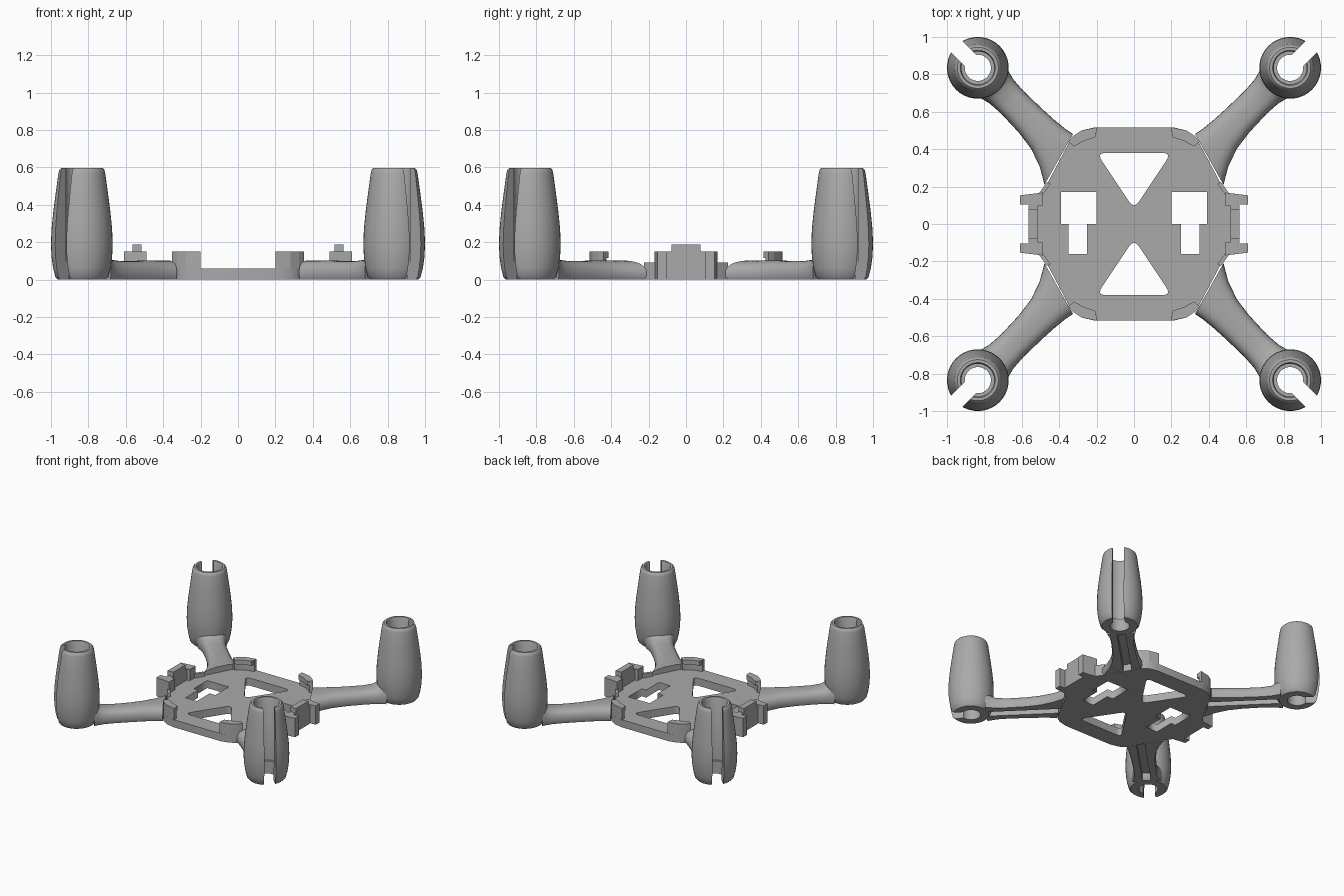
import bpy, bmesh, math
from mathutils import Vector, Matrix

if "Cube" in bpy.data.objects:
    bpy.data.objects.remove(bpy.data.objects["Cube"], do_unlink=True)

grey = bpy.data.materials.new("plain_grey")
grey.use_nodes = True
grey.diffuse_color = (0.4, 0.4, 0.4, 1)
grey.node_tree.nodes["Principled BSDF"].inputs["Base Color"].default_value = (0.4, 0.4, 0.4, 1)

DIAG = math.sqrt(0.5)
POD = Vector((0.835, 0.835, 0))


def make(name, bm, mirror=(False, False), smooth=False, cutters=()):
    """Turn a bmesh into an object, cut it, then mirror it about the centre."""
    bmesh.ops.recalc_face_normals(bm, faces=bm.faces)
    mesh = bpy.data.meshes.new(name)
    bm.to_mesh(mesh)
    bm.free()
    mesh.materials.append(grey)
    ob = bpy.data.objects.new(name, mesh)
    bpy.context.collection.objects.link(ob)
    if smooth:
        bpy.ops.object.select_all(action="DESELECT")
        bpy.context.view_layer.objects.active = ob
        ob.select_set(True)
        bpy.ops.object.shade_smooth_by_angle(angle=math.radians(35))
    for cutter in cutters:
        cut = ob.modifiers.new("cut", "BOOLEAN")
        cut.object, cut.solver = cutter, "EXACT"
        cutter.hide_render = True
        cutter.hide_viewport = True
    if any(mirror):
        mod = ob.modifiers.new("mirror", "MIRROR")
        mod.use_axis = (*mirror, False)
        mod.use_mirror_merge = False
    return ob


def prism(bm, outline, z0, z1):
    face = bm.faces.new([bm.verts.new((x, y, z0)) for x, y in outline])
    out = bmesh.ops.extrude_face_region(bm, geom=[face])["geom"]
    bmesh.ops.translate(bm, vec=(0, 0, z1 - z0),
                        verts=[v for v in out if isinstance(v, bmesh.types.BMVert)])


def rect(x0, x1, y0, y1):
    return [(x0, y0), (x1, y0), (x1, y1), (x0, y1)]


def rounded(points, radius, steps=5):
    """Round every corner of a polygon with a short curve."""
    result = []
    for i, p in enumerate(points):
        p = Vector(p)
        a = p + (Vector(points[i - 1]) - p).normalized() * radius
        b = p + (Vector(points[(i + 1) % len(points)]) - p).normalized() * radius
        for k in range(steps + 1):
            u = k / steps
            result.append(a * (1 - u) ** 2 + p * 2 * u * (1 - u) + b * u ** 2)
    return result


def loft(bm, rings, closed=False):
    loops = [[bm.verts.new(p) for p in ring] for ring in rings]
    n = len(loops[0])
    pairs = list(zip(loops, loops[1:])) + ([(loops[-1], loops[0])] if closed else [])
    for a, b in pairs:
        for i in range(n):
            j = (i + 1) % n
            bm.faces.new((a[i], a[j], b[j], b[i]))
    if not closed:
        bm.faces.new(loops[0])
        bm.faces.new(loops[-1])


# Base plate: filled outline with two triangles and two T-shaped openings
quarter = [(0.52, 0.11), (0.345, 0.44), (0.325, 0.47), (0.28, 0.5), (0.21, 0.517)]
outline = (quarter + [(-x, y) for x, y in reversed(quarter)]
           + [(-x, -y) for x, y in quarter] + [(x, -y) for x, y in reversed(quarter)])
splines = [outline]
for side in (1, -1):
    splines.append(rounded([(-0.2, 0.38 * side), (0.2, 0.38 * side), (0, 0.08 * side)], 0.05))
    splines.append([(x * side, y) for x, y in
                    [(0.2, 0), (0.25, 0), (0.25, -0.16), (0.35, -0.16),
                     (0.35, 0), (0.39, 0), (0.39, 0.17), (0.2, 0.17)]])
curve = bpy.data.curves.new("plate_outline", "CURVE")
curve.dimensions, curve.fill_mode, curve.extrude = "2D", "BOTH", 0.03
for pts in splines:
    sp = curve.splines.new("POLY")
    sp.points.add(len(pts) - 1)
    for point, (x, y) in zip(sp.points, pts):
        point.co = (x, y, 0, 1)
    sp.use_cyclic_u = True
helper = bpy.data.objects.new("plate_outline", curve)
bm = bmesh.new()
bm.from_mesh(helper.to_mesh())
helper.to_mesh_clear()
bpy.data.objects.remove(helper)
bmesh.ops.remove_doubles(bm, verts=bm.verts, dist=0.0001)
bmesh.ops.translate(bm, vec=(0, 0, 0.03), verts=bm.verts)
make("base_plate", bm)

# Arms: rounded section with a channel below, lofted along the diagonal
stations = [  # distance, half width to the end, half width to the side, height
    (0.54, 0.11, 0.19, 0.103), (0.6, 0.1, 0.14, 0.103), (0.68, 0.093, 0.105, 0.103),
    (0.78, 0.088, 0.09, 0.1), (0.92, 0.085, 0.085, 0.1),
    (1.0, 0.09, 0.09, 0.108), (1.04, 0.1, 0.1, 0.13), (1.07, 0.11, 0.11, 0.17)]
rings = []
for s, w_end, w_side, height in stations:
    skew = 0.28 * max(0, 1 - (s - 0.54) / 0.2)
    section = []
    for k in range(17):
        a = math.pi * k / 16
        c, n = math.cos(a), math.sin(a)
        width = w_side if c > 0 else w_end
        section.append((math.copysign(abs(c) ** 0.7, c) * width, 0.02 + (height - 0.02) * n ** 0.7))
    section += [(-w_end * 0.92, 0), (-0.03, 0), (-0.03, 0.05),
                (0.03, 0.05), (0.03, 0), (w_side * 0.92, 0)]
    ring = []
    for t, z in section:
        d = s - skew * t
        ring.append(((d + t) * DIAG, (d - t) * DIAG, z))
    rings.append(ring)
bm = bmesh.new()
loft(bm, rings)
make("arms", bm, (True, True), smooth=True)

# Motor pods: hollow turned shells, slit open on the outward side
profile = [(0.07, 0.0), (0.128, 0.0), (0.142, 0.015), (0.153, 0.06), (0.162, 0.12),
           (0.165, 0.19), (0.162, 0.27), (0.153, 0.36), (0.14, 0.46), (0.125, 0.57),
           (0.12, 0.587), (0.11, 0.597), (0.094, 0.597), (0.088, 0.585), (0.088, 0.1), (0.07, 0.1)]
bm = bmesh.new()
bmesh.ops.create_cube(bm, size=1)
bmesh.ops.transform(bm, verts=bm.verts, matrix=Matrix.Translation(POD)
                    @ Matrix.Rotation(math.pi / 4, 4, "Z")
                    @ Matrix.Translation((0.15, 0, 0.3))
                    @ Matrix.Diagonal((0.3, 0.085, 1, 1)))
slit = make("slit_cutter", bm)
bm = bmesh.new()
turns = [math.tau * k / 40 for k in range(40)]
loft(bm, [[POD + Vector((r * math.cos(a), r * math.sin(a), z)) for r, z in profile]
          for a in turns], closed=True)
make("motor_pods", bm, (True, True), smooth=True, cutters=[slit])

# Corner clips: curved wall with a lip folded inwards
outer = [(0.2, 0.517), (0.28, 0.5), (0.325, 0.47), (0.352, 0.44)]
bm = bmesh.new()
prism(bm, outer + [(0.33, 0.425), (0.305, 0.45), (0.265, 0.475), (0.2, 0.49)], 0.03, 0.15)
prism(bm, outer + [(0.32, 0.415), (0.265, 0.445), (0.205, 0.465)], 0.115, 0.15)
make("corner_clips", bm, (True, True))

# Side brackets: end wings, low shoulders and a taller middle wall
bm = bmesh.new()
prism(bm, [(0.49, 0.095), (0.56, 0.095), (0.56, 0.105), (0.61, 0.105),
           (0.61, 0.153), (0.49, 0.168)], 0, 0.15)
prism(bm, [(0.5, 0.14), (0.525, 0.14), (0.465, 0.225), (0.445, 0.215)], 0, 0.09)
make("bracket_wings", bm, (True, True))
bm = bmesh.new()
prism(bm, rect(0.515, 0.565, -0.1, 0.1), 0, 0.15)
prism(bm, rect(0.515, 0.565, -0.077, 0.077), 0.14, 0.187)
make("bracket_walls", bm, (True, False))
